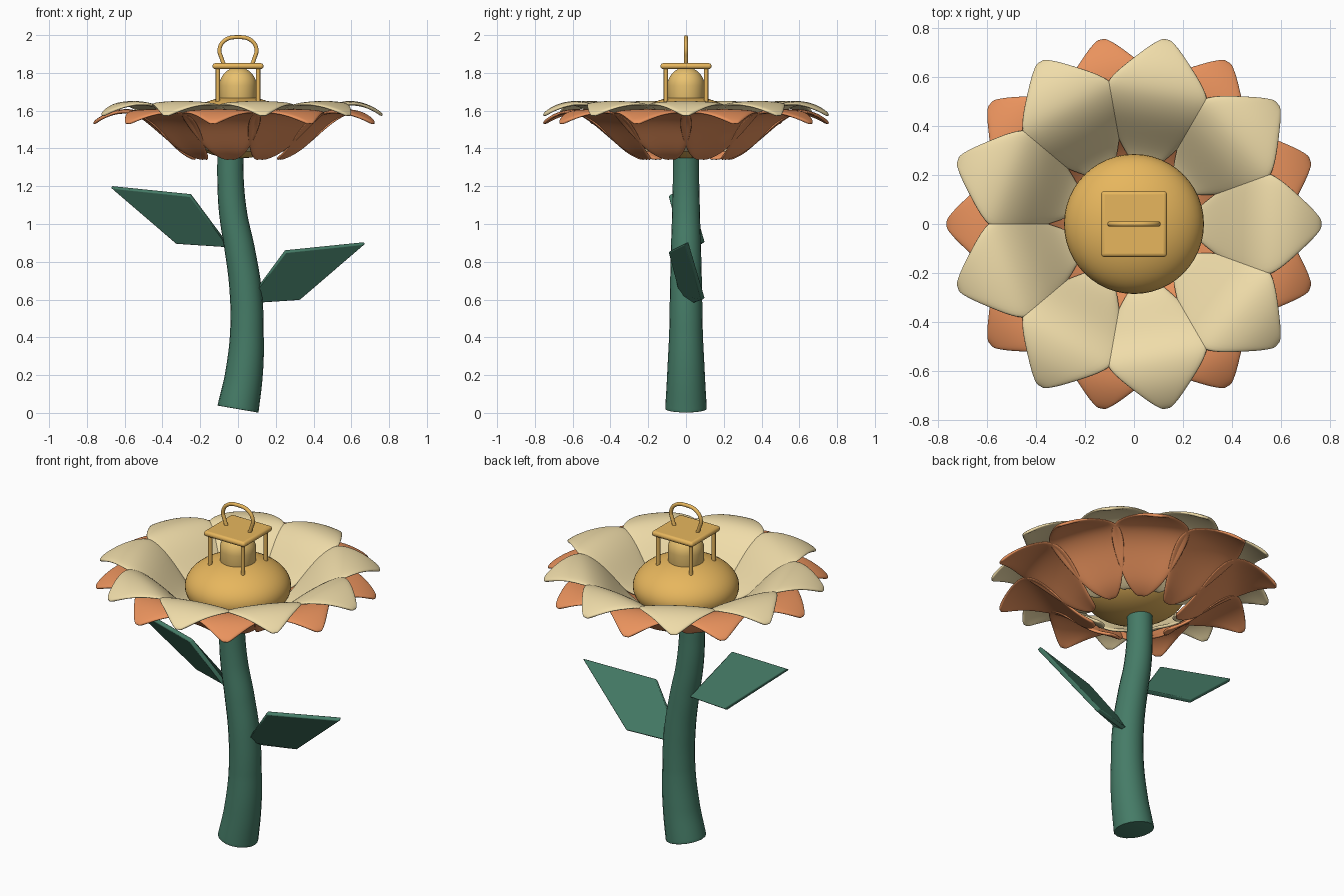
import bpy, bmesh
from math import radians
from mathutils import Vector, Matrix

if "Cube" in bpy.data.objects:
    bpy.data.objects.remove(bpy.data.objects["Cube"])


def material(name, rgb):
    m = bpy.data.materials.new(name)
    m.diffuse_color = (*rgb, 1)
    m.use_nodes = True
    m.node_tree.nodes["Principled BSDF"].inputs["Base Color"].default_value = m.diffuse_color
    return m


GREEN = material("green", (0.06, 0.2, 0.135))
CREAM = material("cream", (0.87, 0.72, 0.40))
ORANGE = material("orange", (0.82, 0.29, 0.11))
GOLD = material("gold", (0.80, 0.47, 0.11))
PALE_GOLD = material("pale_gold", (0.82, 0.54, 0.16))


def finish(obj, name, mat, angle=40):
    obj.name = name
    obj.data.name = name
    obj.data.materials.append(mat)
    bpy.ops.object.select_all(action='DESELECT')
    obj.select_set(True)
    bpy.context.view_layer.objects.active = obj
    bpy.ops.object.shade_smooth_by_angle(angle=radians(angle))
    return obj


def from_bmesh(bm, name, mat, angle=40, recalc=True):
    if recalc:
        bmesh.ops.recalc_face_normals(bm, faces=bm.faces)
    me = bpy.data.meshes.new(name)
    bm.to_mesh(me)
    bm.free()
    obj = bpy.data.objects.new(name, me)
    bpy.context.collection.objects.link(obj)
    return finish(obj, name, mat, angle)


def bevel(obj, width):
    m = obj.modifiers.new("bevel", 'BEVEL')
    m.width = width
    m.segments = 3
    m.limit_method = 'ANGLE'
    m.angle_limit = radians(40)


def tube(name, pts, mat, res=6):
    """Smooth tube through (x, y, z, radius) points."""
    cu = bpy.data.curves.new(name, 'CURVE')
    cu.dimensions = '3D'
    cu.bevel_depth = 1
    cu.bevel_resolution = res
    cu.use_fill_caps = True
    sp = cu.splines.new('BEZIER')
    sp.bezier_points.add(len(pts) - 1)
    for bp, p in zip(sp.bezier_points, pts):
        bp.co = p[:3]
        bp.radius = p[3]
        bp.handle_left_type = bp.handle_right_type = 'AUTO'
    obj = bpy.data.objects.new(name, cu)
    bpy.context.collection.objects.link(obj)
    bpy.ops.object.select_all(action='DESELECT')
    obj.select_set(True)
    bpy.context.view_layer.objects.active = obj
    bpy.ops.object.convert(target='MESH')
    return finish(bpy.context.object, name, mat)


# Petal stations: radius, half width, height
PETAL = [(0.22, 0.02, 1.352), (0.25, 0.06, 1.365), (0.30, 0.105, 1.397),
         (0.37, 0.16, 1.472), (0.44, 0.203, 1.547), (0.51, 0.22, 1.595),
         (0.575, 0.208, 1.614), (0.665, 0.13, 1.603), (0.74, 0.06, 1.565), (0.772, 0.015, 1.537)]


def petal_ring(name, start, lift, mat):
    bm = bmesh.new()
    for k in range(9):
        rot = Matrix.Rotation(radians(start + 40 * k), 3, 'Z')
        rows = [[bm.verts.new(rot @ Vector((r, s * w, z + lift - 0.06 * s * s * w)))
                 for s in (-1, -0.5, 0, 0.5, 1)] for r, w, z in PETAL]
        for a, b in zip(rows, rows[1:]):
            for i in range(4):
                bm.faces.new((a[i], b[i], b[i + 1], a[i + 1]))
    obj = from_bmesh(bm, name, mat, 60, recalc=False)
    sol = obj.modifiers.new("thickness", 'SOLIDIFY')
    sol.thickness = 0.018
    sol.offset = -1
    sub = obj.modifiers.new("smooth", 'SUBSURF')
    sub.levels = sub.render_levels = 2


petal_ring("upper_petals", 0, 0.043, CREAM)
petal_ring("lower_petals", 20, 0, ORANGE)

# Stem
stem = tube("stem", [(0, 0, 0.02, 0.11), (0.031, 0, 0.2, 0.1), (0.047, 0, 0.42, 0.089),
                     (0.04, 0, 0.65, 0.085), (0.01, 0, 0.86, 0.08),
                     (-0.025, 0, 1.05, 0.074), (-0.039, 0, 1.22, 0.07),
                     (-0.038, 0, 1.45, 0.069)], GREEN, 8)
# Weld the cap to the wall so that the rim can be rounded
bm = bmesh.new()
bm.from_mesh(stem.data)
bmesh.ops.remove_doubles(bm, verts=bm.verts, dist=0.0005)
bm.to_mesh(stem.data)
bm.free()
bevel(stem, 0.014)

# Leaves: tilted flat boards, second one mirrored and raised
LEAF = [(0.06, 0.04, 0.585), (0.325, 0.09, 0.602), (0.672, 0.003, 0.9),
        (0.25, -0.083, 0.857), (0.08, -0.025, 0.625)]
for name, side, lift in (("right_leaf", 1, 0), ("left_leaf", -1, 0.297)):
    bm = bmesh.new()
    n = Vector((-0.274, 1, 0.627)).normalized() * 0.012
    lo, hi = ([bm.verts.new(((p[0] + d * n.x) * side, p[1] + d * n.y, p[2] + d * n.z + lift))
               for p in LEAF] for d in (-1, 1))
    bm.faces.new(lo)
    bm.faces.new(hi[::-1])
    for i in range(5):
        j = (i + 1) % 5
        bm.faces.new((lo[i], hi[i], hi[j], lo[j]))
    bevel(from_bmesh(bm, name, GREEN, 40), 0.006)

# Flower centre
bpy.ops.mesh.primitive_uv_sphere_add(segments=48, ring_count=24, radius=1, location=(0, 0, 1.512))
bpy.context.object.scale = (0.286, 0.286, 0.165)
finish(bpy.context.object, "flower_centre", GOLD)

# Lantern bulb: round top on a straight base
bm = bmesh.new()
bmesh.ops.create_uvsphere(bm, u_segments=40, v_segments=20, radius=0.098)
for v in bm.verts:
    v.co.z += 1.732 if v.co.z > -0.001 else 1.68
from_bmesh(bm, "lantern_bulb", PALE_GOLD)

# Lantern posts
for i, (sx, sy) in enumerate(((1, 1), (-1, 1), (-1, -1), (1, -1))):
    bpy.ops.mesh.primitive_cylinder_add(vertices=16, radius=0.011, depth=0.19,
                                        location=(0.107 * sx, 0.107 * sy, 1.735))
    finish(bpy.context.object, f"lantern_post_{i + 1}", GOLD)

# Lantern lid
bpy.ops.mesh.primitive_cube_add(size=1, location=(0, 0, 1.836))
lid = bpy.context.object
lid.scale = (0.27, 0.27, 0.031)
bpy.ops.object.transform_apply(location=False, rotation=False, scale=True)
bevel(finish(lid, "lantern_lid", GOLD), 0.014)

# Carrying handle
R = 0.0105
tube("lantern_handle", [(-0.073, 0, 1.84, R), (-0.088, 0, 1.88, R), (-0.098, 0, 1.925, R),
                        (-0.07, 0, 1.972, R), (0, 0, 1.989, R), (0.07, 0, 1.972, R),
                        (0.098, 0, 1.925, R), (0.088, 0, 1.88, R), (0.073, 0, 1.84, R)], GOLD, 4)
